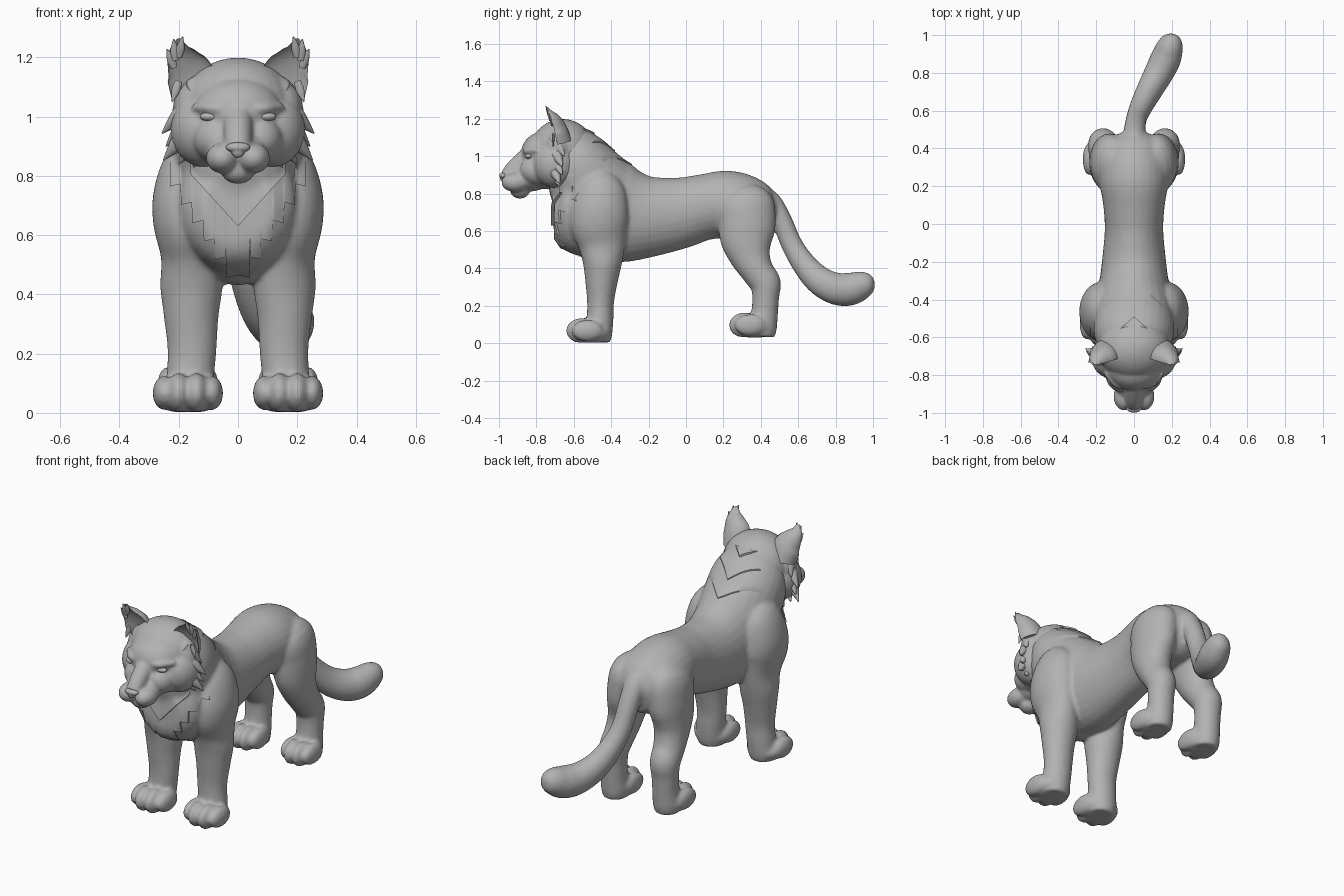
import bpy, bmesh, math
from mathutils import Vector, Matrix
from mathutils.bvhtree import BVHTree

if "Cube" in bpy.data.objects:
    bpy.data.objects.remove(bpy.data.objects["Cube"])

grey = bpy.data.materials.new("fur grey")
grey.diffuse_color = (0.45, 0.45, 0.45, 1)
grey.use_nodes = True
grey.node_tree.nodes["Principled BSDF"].inputs["Base Color"].default_value = grey.diffuse_color


def spline(pts, steps):
    """Catmull-Rom through tuples of any size."""
    out = []
    for i in range(len(pts) - 1):
        a, b, c, d = pts[max(i - 1, 0)], pts[i], pts[i + 1], pts[min(i + 2, len(pts) - 1)]
        for k in range(steps):
            t = k / steps
            out.append([0.5 * (2 * q + (r - p) * t + (2 * p - 5 * q + 4 * r - s) * t * t
                               + (3 * q - p - 3 * r + s) * t ** 3) for p, q, r, s in zip(a, b, c, d)])
    return out + [list(pts[-1])]


def loft(bm, pts, side=1, steps=4, seg=28, hollow=None):
    """Skin ellipses (x, y, z, width, depth) along a path; hollow makes crescents."""
    rows = [[p[0] * side] + p[1:] for p in spline(pts, steps)]
    rings = []
    for i, p in enumerate(rows):
        t = (Vector(rows[min(i + 1, len(rows) - 1)][:3]) - Vector(rows[max(i - 1, 0)][:3])).normalized()
        u = Vector((1, 0, 0))
        u = (u - t * u.dot(t)).normalized()
        v = t.cross(u)
        ring = []
        for k in range(seg):
            a = 2 * math.pi * k / seg
            h = math.sin(a)
            if hollow is not None and h < 0:
                h = -h * hollow
            ring.append(bm.verts.new(Vector(p[:3]) + u * math.cos(a) * max(p[3], .002)
                                     + v * h * max(p[4], .002)))
        rings.append(ring)
    faces = [bm.faces.new((r[k], r[(k + 1) % seg], q[(k + 1) % seg], q[k]))
             for r, q in zip(rings, rings[1:]) for k in range(seg)]
    faces += [bm.faces.new(rings[0][::-1]), bm.faces.new(rings[-1])]
    bmesh.ops.recalc_face_normals(bm, faces=faces)


def ball(bm, c, r, side=1):
    m = Matrix.Translation((c[0] * side, c[1], c[2])) @ Matrix.Diagonal((*r, 1))
    bmesh.ops.create_uvsphere(bm, u_segments=28, v_segments=18, radius=1, matrix=m)


def tuft(bm, base, tip, w, d, side=1):
    b, t = Vector(base), Vector(tip)
    m = b.lerp(t, .45)
    loft(bm, [(*b, w * .8, d * .8), (*m, w, d * .8), (*t, .002, .002)], side, 4, 10)


def finish(bm, name, voxel=0, smooth=0):
    me = bpy.data.meshes.new(name)
    bm.to_mesh(me)
    bm.free()
    ob = bpy.data.objects.new(name, me)
    bpy.context.collection.objects.link(ob)
    me.materials.append(grey)
    if voxel:
        rm = ob.modifiers.new("fuse", 'REMESH')
        rm.mode, rm.voxel_size, rm.use_smooth_shade = 'VOXEL', voxel, True
        sm = ob.modifiers.new("soften", 'SMOOTH')
        sm.factor, sm.iterations = .5, smooth
    else:
        bpy.ops.object.select_all(action='DESELECT')
        ob.select_set(True)
        bpy.context.view_layer.objects.active = ob
        bpy.ops.object.shade_smooth_by_angle(angle=math.radians(45))
    return ob


# Body: torso, neck, legs, paws and tail fused together
bm = bmesh.new()
torso = [(.475, .68, .085, .095), (.42, .69, .155, .143), (.33, .715, .18, .176), (.22, .74, .182, .183),
         (.1, .728, .163, .176), (-.03, .697, .155, .191), (-.18, .678, .168, .215), (-.3, .683, .183, .252),
         (-.42, .708, .205, .28), (-.55, .706, .205, .265), (-.64, .69, .188, .213), (-.697, .688, .12, .135)]
loft(bm, [(0, y, z, w, h) for y, z, w, h in torso])
loft(bm, [(0, -.38, .72, .19, .22), (0, -.5, .84, .21, .22), (0, -.585, .96, .21, .186), (0, -.66, 1.04, .17, .15)])
front_leg = [(.1, -.43, .92, .03, .05), (.15, -.45, .85, .09, .12), (.174, -.46, .74, .111, .15),
             (.175, -.465, .64, .111, .156), (.165, -.45, .53, .095, .127), (.158, -.447, .43, .105, .105),
             (.158, -.452, .33, .093, .087), (.155, -.457, .22, .083, .072), (.16, -.46, .13, .08, .072),
             (.165, -.47, .06, .08, .077), (.165, -.475, .008, .072, .07)]
hind_leg = [(.06, .29, .84, .03, .05), (.11, .31, .76, .1, .15), (.13, .325, .65, .104, .155),
            (.142, .325, .55, .095, .141), (.15, .345, .46, .087, .109), (.158, .385, .38, .083, .087),
            (.163, .424, .32, .08, .084), (.165, .426, .25, .074, .072), (.165, .42, .16, .072, .072),
            (.166, .407, .09, .077, .08), (.166, .4, .036, .07, .074)]
for s in (1, -1):
    loft(bm, front_leg, s)
    loft(bm, hind_leg, s)
    for y0, z0, k in ((-.558, 0, 1), (.312, .03, .86)):
        for dx, dy, rx, rz in ((-.081, .03, .038, .058), (-.029, 0, .041, .068),
                               (.031, 0, .041, .068), (.081, .03, .038, .058)):
            ball(bm, (.169 + dx * k, y0 + dy, z0 + .067), (rx * k, .084, rz), s)
        ball(bm, (.169, y0 + .055, z0 + .055), (.108 * k, .105, .06), s)
for v in bm.verts:
    v.co.z = max(v.co.z, .003 if v.co.y < 0 else .031)
loft(bm, [(0, .38, .8, .062, .052), (0, .45, .76, .062, .056), (.005, .51, .66, .057, .055), (.015, .565, .53, .055, .057),
          (.042, .63, .425, .061, .065), (.083, .71, .338, .069, .077), (.132, .8, .292, .078, .086),
          (.17, .88, .29, .081, .088), (.193, .95, .317, .067, .073), (.2, .985, .335, .046, .049),
          (.202, 1.003, .343, .015, .015)])
body = finish(bm, "body", .0095, 9)

# Head: skull, cheeks, muzzle and brows fused together
bm = bmesh.new()
ball(bm, (0, -.66, 1.03), (.192, .172, .169))
ball(bm, (0, -.757, 1.015), (.15, .125, .118))
ball(bm, (0, -.832, .888), (.108, .107, .076))
ball(bm, (0, -.75, .888), (.145, .112, .065))
ball(bm, (0, -.888, .819), (.058, .053, .046))
loft(bm, [(0, -.755, 1.065, .06, .055), (0, -.855, .985, .051, .054), (0, -.92, .926, .047, .051), (0, -.965, .888, .04, .035)])
for s in (1, -1):
    ball(bm, (.115, -.7, .955), (.112, .12, .125), s)
    ball(bm, (.125, -.685, 1.02), (.09, .075, .12), s)
    ball(bm, (.07, -.8, .925), (.08, .088, .08), s)
    ball(bm, (.052, -.912, .86), (.056, .075, .052), s)
    loft(bm, [(.045, -.862, 1.022, .013, .013), (.095, -.85, 1.028, .016, .018), (.15, -.79, 1.032, .012, .013)], s)
finish(bm, "head", .0075, 6)

# Closed eyes and nose
bm = bmesh.new()
for s in (1, -1):
    ball(bm, (.093, -.84, 1.0), (.036, .022, .016), s)
finish(bm, "eyes")
bm = bmesh.new()
ball(bm, (0, -.974, .896), (.042, .025, .018))
ball(bm, (0, -.976, .882), (.022, .018, .022))
finish(bm, "nose", .004, 4)

# Cupped ears with tufted tips
bm = bmesh.new()
for s in (1, -1):
    loft(bm, [(.15, -.69, 1.07, .075, .08), (.16, -.705, 1.14, .08, .07), (.184, -.72, 1.19, .058, .052),
              (.197, -.735, 1.225, .036, .03), (.198, -.748, 1.262, .008, .006)], s, 5, 28, .4)
    for base, tip in (((.2, -.728, 1.2), (.187, -.75, 1.27)), ((.212, -.725, 1.19), (.217, -.745, 1.262)),
                      ((.216, -.715, 1.165), (.239, -.733, 1.228)), ((.2, -.71, 1.12), (.222, -.71, 1.05))):
        tuft(bm, base, tip, .014, .008, s)
finish(bm, "ears")

# Cheek ruff: swept spikes overlapping into one collar
bm = bmesh.new()
for s in (1, -1):
    for base, tip in (((.155, -.71, 1.1), (.222, -.65, 1.0)), ((.15, -.715, 1.05), (.257, -.66, .943)),
                      ((.15, -.72, 1.0), (.243, -.66, .9)), ((.15, -.725, .97), (.252, -.675, .853)),
                      ((.12, -.735, .95), (.2, -.675, .84)), ((.09, -.745, .92), (.15, -.69, .83))):
        tuft(bm, base, tip, .03, .04, s)
finish(bm, "cheek_ruff")

# Layered fur sheets with V edges laid on the body, toothed where asked
tree = BVHTree.FromObject(body, bpy.context.evaluated_depsgraph_get())


def fur_sheet(name, on_front, half, start, tip, slope, lift, period=0):
    bm = bmesh.new()
    sign = 1 if start > tip else -1
    cols, rows, grid = 120, 10, []
    ray = Vector((0, 1, 0)) if on_front else Vector((0, 0, -1))
    for i in range(cols + 1):
        u = half * (2 * i / cols - 1)
        tooth = slope * 1.15 * (abs(u) % period) if period else 0
        edge = tip + sign * (slope * abs(u) - tooth)
        line = []
        for r in range(rows + 2):
            f = min(r / rows, 1)
            v = start + (edge - start) * f
            hit = tree.ray_cast(Vector((u, -2, v) if on_front else (u, v, 2)), ray)[0]
            ok = hit and (hit.y < -.38 if on_front else hit.z > .82)
            off = -.012 if r in (0, rows + 1) else lift * f
            line.append(bm.verts.new(hit - ray * off) if ok else None)
        grid.append(line)
    for a, b in zip(grid, grid[1:]):
        for r in range(rows + 1):
            q = (a[r], a[r + 1], b[r + 1], b[r])
            if all(q):
                depth = [v.co.dot(ray) for v in q]
                if max(depth) - min(depth) < .12:
                    bm.faces.new(q)
    bmesh.ops.delete(bm, geom=[v for v in bm.verts if not v.link_faces], context='VERTS')
    bmesh.ops.recalc_face_normals(bm, faces=bm.faces)
    if sum((f.normal.dot(ray) for f in bm.faces)) > 0:
        bmesh.ops.reverse_faces(bm, faces=bm.faces)
    finish(bm, name)


fur_sheet("chest_bib", True, .23, .92, .465, 1.6, .012, .0385)
fur_sheet("throat_bib", True, .16, .9, .63, 1.1, .024)
for n, (y, w) in enumerate(((-.29, .17), (-.38, .13), (-.49, .1))):
    fur_sheet("nape_fur_%d" % (n + 1), False, w, -.64, y, .9, .006 + .005 * n)
